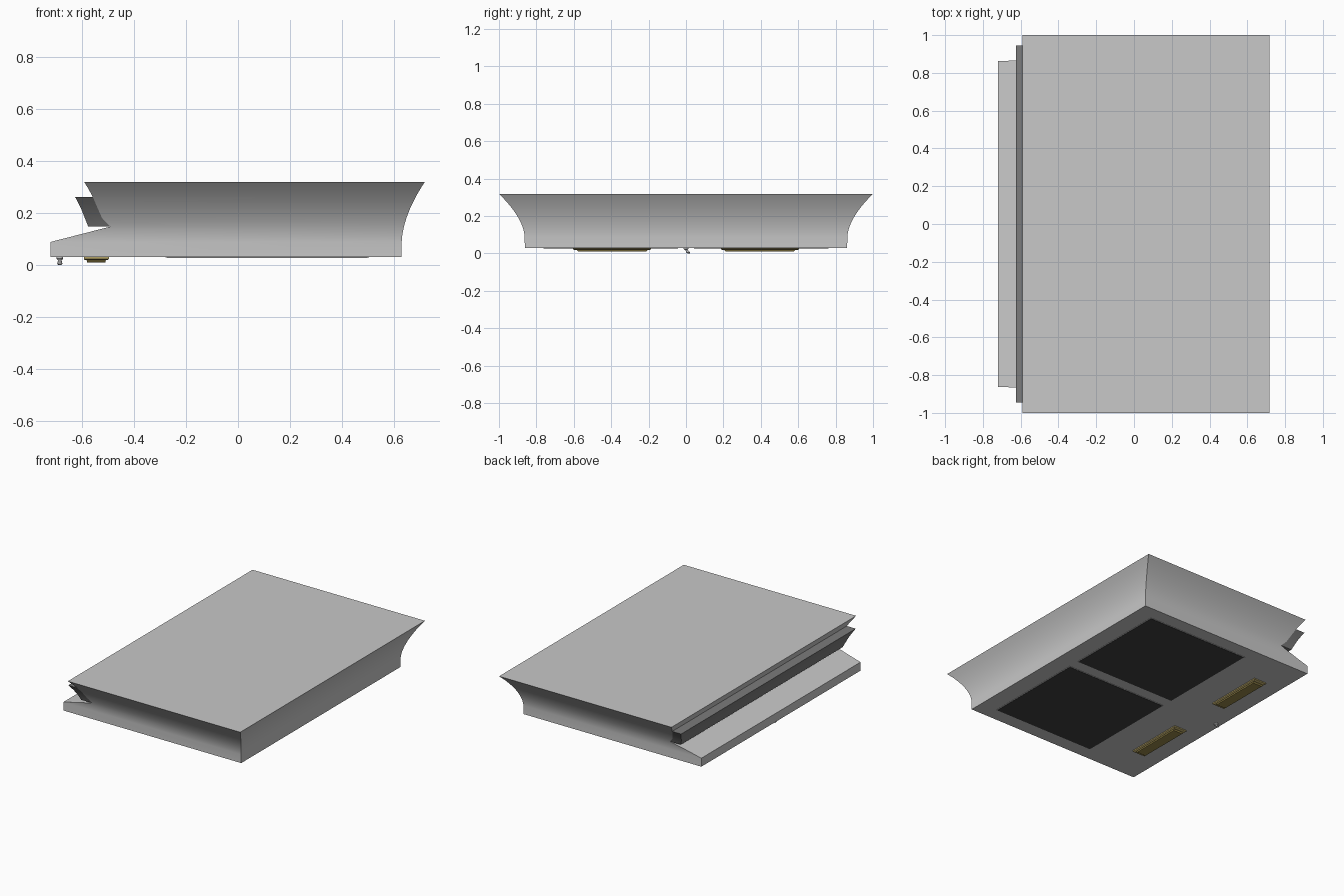
import bpy, bmesh, math

if "Cube" in bpy.data.objects:
    bpy.data.objects.remove(bpy.data.objects["Cube"])

def material(name, rgb):
    m = bpy.data.materials.new(name)
    m.diffuse_color = (*rgb, 1)
    m.use_nodes = True
    m.node_tree.nodes["Principled BSDF"].inputs["Base Color"].default_value = m.diffuse_color
    return m

STEEL = material("brushed_steel", (0.58, 0.58, 0.58))
DARK = material("dark_grey", (0.20, 0.20, 0.20))
BLACK = material("filter_black", (0.05, 0.05, 0.05))
AMBER = material("lamp_amber", (0.32, 0.25, 0.07))
BRASS = material("lamp_rim", (0.45, 0.36, 0.13))

def loft(name, rings, mat, smooth=False):
    """Closed skin through rings of equal vertex count, bottom to top."""
    bm = bmesh.new()
    rows = [[bm.verts.new(p) for p in r] for r in rings]
    n = len(rows[0])
    for a, b in zip(rows, rows[1:]):
        for i in range(n):
            j = (i + 1) % n
            bm.faces.new((a[i], a[j], b[j], b[i]))
    bm.faces.new(rows[0][::-1])
    bm.faces.new(rows[-1])
    bmesh.ops.recalc_face_normals(bm, faces=bm.faces)
    me = bpy.data.meshes.new(name)
    bm.to_mesh(me)
    bm.free()
    me.materials.append(mat)
    ob = bpy.data.objects.new(name, me)
    bpy.context.collection.objects.link(ob)
    if smooth:
        bpy.ops.object.select_all(action='DESELECT')
        ob.select_set(True)
        bpy.context.view_layer.objects.active = ob
        bpy.ops.object.shade_smooth_by_angle(angle=math.radians(25))
    return ob

def rect(x0, x1, y0, y1, z):
    return [(x0, y0, z), (x1, y0, z), (x1, y1, z), (x0, y1, z)]

def interp(table, z):
    for (z0, a), (z1, b) in zip(table, table[1:]):
        if z <= z1 + 1e-6:
            return a + (b - a) * (z - z0) / (z1 - z0)
    return table[-1][1]

# flare of the sides: 0 at the lower rim, 1 at the top edge
def flare(z):
    return max(0, (z - 0.08) / 0.238) ** 1.8

def half_width(z):
    return 0.862 + 0.138 * flare(z)

LEFT = [(0.03, -0.72), (0.088, -0.72), (0.147, -0.49), (0.18, -0.522),
        (0.22, -0.54), (0.26, -0.557), (0.29, -0.573), (0.318, -0.59)]
BAR_LEFT = [(0.147, -0.575), (0.18, -0.588), (0.22, -0.604), (0.26, -0.625)]

# main flared body with the sloped lip
levels = [0.03, 0.088, 0.11, 0.13, 0.147, 0.163, 0.18, 0.2, 0.22,
          0.24, 0.26, 0.275, 0.29, 0.305, 0.318]
loft("hood_body", [rect(interp(LEFT, z), 0.628 + 0.089 * flare(z),
                        -half_width(z), half_width(z), z) for z in levels],
     STEEL, True)

# dark control bar above the lip
loft("control_bar", [rect(interp(BAR_LEFT, z), interp(LEFT, z),
                          -half_width(z), half_width(z), z)
                     for z in levels if 0.147 <= z <= 0.26], DARK, True)

for side, s in (("left", -1), ("right", 1)):
    # grease filter with a thin bright frame
    ys = sorted((s * 0.038, s * 0.768))
    loft(side + "_filter_frame", [rect(-0.278, 0.503, *ys, 0.0285),
                                  rect(-0.278, 0.503, *ys, 0.031)], STEEL)
    loft(side + "_filter", [rect(-0.273, 0.498, ys[0] + 0.005, ys[1] - 0.005, 0.027),
                            rect(-0.273, 0.498, ys[0] + 0.005, ys[1] - 0.005, 0.031)], BLACK)
    # lamp: tapered rim and smaller lens below
    c, x = s * 0.395, -0.544
    def ring(hx, hy, z):
        return rect(x - hx, x + hx, c - hy, c + hy, z)
    loft(side + "_lamp_rim", [ring(0.042, 0.2, 0.018), ring(0.048, 0.208, 0.022),
                              ring(0.048, 0.208, 0.031)], BRASS)
    loft(side + "_lamp_lens", [ring(0.035, 0.182, 0.01), ring(0.037, 0.19, 0.019)], AMBER)

# small switch: round base and a slanted lever
def circle(r, y, z, n=16):
    return [(-0.684 + r * math.cos(2 * math.pi * i / n),
             y + r * math.sin(2 * math.pi * i / n), z) for i in range(n)]

loft("switch_base", [circle(0.009, 0, 0.019), circle(0.013, 0, 0.024),
                     circle(0.013, 0, 0.031)], STEEL, True)
loft("switch_lever", [circle(0.006, 0.014, 0.0), circle(0.01, 0.012, 0.004),
                      circle(0.006, 0, 0.022)], STEEL, True)
